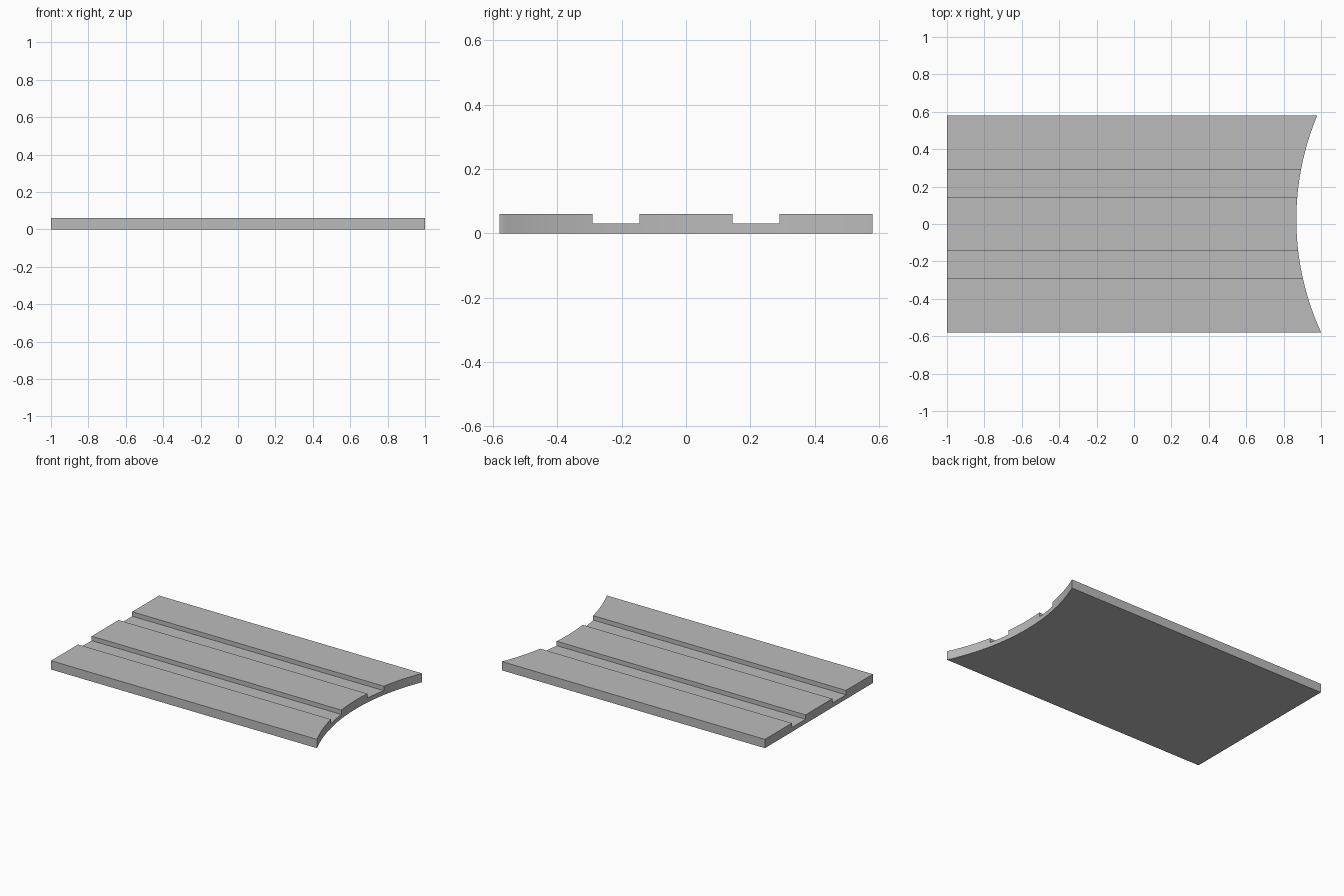
import bpy
import bmesh
import math

cube = bpy.data.objects.get("Cube")
if cube:
    bpy.data.objects.remove(cube, do_unlink=True)

LEFT, RIGHT = -1.0, 1.0
HALF_WIDTH, THICK, GROOVE_Z = 0.58, 0.06, 0.03
GROOVE_IN, GROOVE_OUT = 0.144, 0.291
ARC_X, ARC_Y, ARC_R = 2.308, 0.024, 1.44

grey = bpy.data.materials.new("plain grey")
grey.use_nodes = True
colour = (0.5, 0.5, 0.5, 1)
grey.diffuse_color = colour
grey.node_tree.nodes["Principled BSDF"].inputs["Base Color"].default_value = colour


def add_object(name, bm):
    bmesh.ops.recalc_face_normals(bm, faces=bm.faces)
    mesh = bpy.data.meshes.new(name)
    bm.to_mesh(mesh)
    bm.free()
    mesh.materials.append(grey)
    obj = bpy.data.objects.new(name, mesh)
    bpy.context.collection.objects.link(obj)
    return obj


# Board: half of the grooved section, mirrored, then extruded lengthwise
half = [(HALF_WIDTH, 0), (HALF_WIDTH, THICK), (GROOVE_OUT, THICK),
        (GROOVE_OUT, GROOVE_Z), (GROOVE_IN, GROOVE_Z), (GROOVE_IN, THICK)]
section = half + [(-y, z) for y, z in reversed(half)]
bm = bmesh.new()
face = bm.faces.new([bm.verts.new((LEFT, y, z)) for y, z in section])
extruded = bmesh.ops.extrude_face_region(bm, geom=[face], use_keep_orig=True)
end = [v for v in extruded["geom"] if isinstance(v, bmesh.types.BMVert)]
bmesh.ops.translate(bm, verts=end, vec=(RIGHT - LEFT, 0, 0))
board = add_object("grooved_board", bm)

# Round cutter for the concave end
bm = bmesh.new()
bmesh.ops.create_cone(bm, cap_ends=True, segments=256, radius1=ARC_R,
                      radius2=ARC_R, depth=1)
bmesh.ops.translate(bm, verts=bm.verts, vec=(ARC_X, ARC_Y, 0))
cutter = add_object("end_cutter", bm)
cutter.hide_render = True

# Cut the end, then discard the cutter
cut = board.modifiers.new("concave end", "BOOLEAN")
cut.operation = "DIFFERENCE"
cut.solver = "EXACT"
cut.object = cutter
bpy.ops.object.select_all(action="DESELECT")
bpy.context.view_layer.objects.active = board
board.select_set(True)
bpy.ops.object.modifier_apply(modifier=cut.name)
bpy.data.objects.remove(cutter, do_unlink=True)
bpy.ops.object.shade_smooth_by_angle(angle=math.radians(30))
